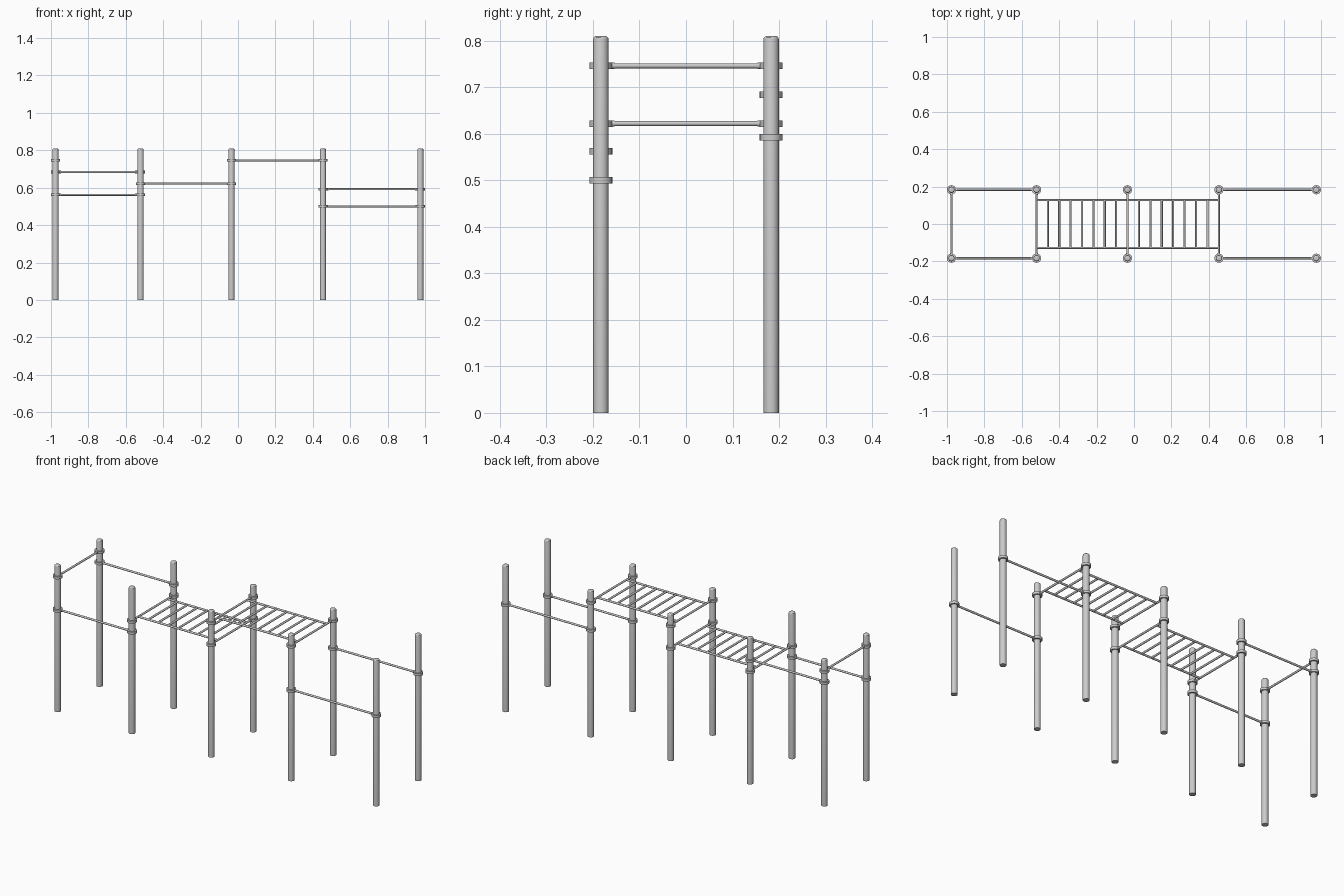
import bpy
import bmesh
from mathutils import Vector

cube = bpy.data.objects.get("Cube")
if cube:
    bpy.data.objects.remove(cube, do_unlink=True)

steel = bpy.data.materials.new("grey steel")
steel.use_nodes = True
GREY = (0.6, 0.6, 0.6, 1.0)
steel.diffuse_color = GREY
steel.node_tree.nodes["Principled BSDF"].inputs["Base Color"].default_value = GREY

XS = [-0.976, -0.521, -0.035, 0.454, 0.975]    # post rows along the length
Y = 0.183                                      # half spacing of the posts
HEIGHT, POST_R, COLLAR_R, BAR_R = 0.81, 0.0165, 0.0245, 0.0055
LOW, HIGH = 0.622, 0.746                       # ladder heights
RAIL_Y = 0.128


def tube(name, start, end, radius, sides=16, round_top=0.0):
    """Closed cylinder between two points, optionally with a rounded far end."""
    a, b = Vector(start), Vector(end)
    bm = bmesh.new()
    bmesh.ops.create_cone(bm, cap_ends=True, segments=sides, radius1=radius,
                          radius2=radius, depth=(b - a).length)
    if round_top:
        rim = [e for e in bm.edges if all(v.co.z > 0 for v in e.verts)]
        bmesh.ops.bevel(bm, geom=rim, offset=round_top, segments=3,
                        profile=0.5, affect='EDGES')
    mesh = bpy.data.meshes.new(name)
    bm.to_mesh(mesh)
    bm.free()
    mesh.materials.append(steel)
    obj = bpy.data.objects.new(name, mesh)
    obj.location = (a + b) / 2
    obj.rotation_mode = 'QUATERNION'
    obj.rotation_quaternion = (b - a).to_track_quat('Z', 'Y')
    bpy.context.collection.objects.link(obj)
    bpy.ops.object.select_all(action='DESELECT')
    obj.select_set(True)
    bpy.context.view_layer.objects.active = obj
    bpy.ops.object.shade_smooth_by_angle()
    return obj


def collar(x, y, z):
    tube("post_collar", (x, y, z - 0.007), (x, y, z + 0.007), COLLAR_R, 24)


def clamped_bar(name, start, end):
    """Bar between two posts with a collar and a short socket at each end."""
    a, b = Vector(start), Vector(end)
    step = (b - a).normalized()
    tube(name, a + step * POST_R, b - step * POST_R, BAR_R)
    for p, d in ((a, step), (b, -step)):
        collar(*p)
        tube("bar_socket", p + d * POST_R, p + d * 0.029, 0.0068)


# Posts
for x in XS:
    for y in (-Y, Y):
        tube("post", (x, y, 0), (x, y, HEIGHT), POST_R, 24, 0.007)

# Crossbars joining front and back posts
for x, z in ((XS[0], HIGH), (XS[1], LOW), (XS[2], LOW), (XS[2], HIGH), (XS[3], HIGH)):
    clamped_bar("crossbar", (x, -Y, z), (x, Y, z))

# Pull-up bars along the length
for i, y, z in ((0, -Y, 0.562), (0, Y, 0.684), (3, -Y, 0.50), (3, Y, 0.592)):
    clamped_bar("pull_up_bar", (XS[i], y, z), (XS[i + 1], y, z))

# Two horizontal ladders
for x0, x1, z in ((XS[1], XS[2], LOW), (XS[2], XS[3], HIGH)):
    for y in (-RAIL_Y, RAIL_Y):
        tube("ladder_rail", (x0, y, z), (x1, y, z), BAR_R)
    for k in range(1, 8):
        x = x0 + (x1 - x0) * k / 8
        tube("ladder_rung", (x, -RAIL_Y, z), (x, RAIL_Y, z), BAR_R)
